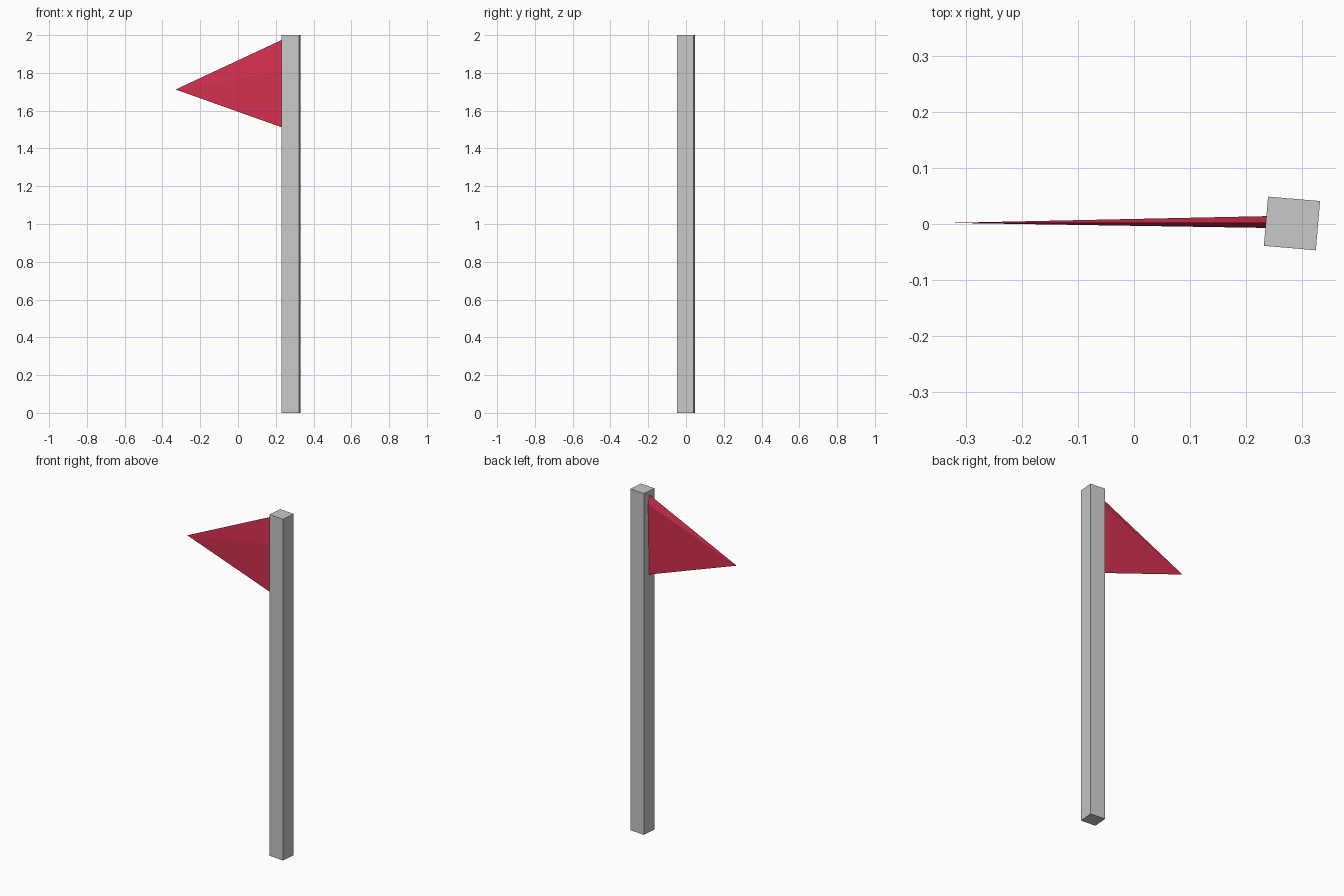
import bpy
import bmesh
from math import radians
from mathutils import Matrix

if "Cube" in bpy.data.objects:
    bpy.data.objects.remove(bpy.data.objects["Cube"], do_unlink=True)


def make_material(name, color):
    mat = bpy.data.materials.new(name)
    mat.use_nodes = True
    mat.diffuse_color = color
    mat.node_tree.nodes["Principled BSDF"].inputs["Base Color"].default_value = color
    return mat


def make_object(name, bm, mat):
    bmesh.ops.recalc_face_normals(bm, faces=bm.faces)
    mesh = bpy.data.meshes.new(name)
    bm.to_mesh(mesh)
    bm.free()
    mesh.materials.append(mat)
    obj = bpy.data.objects.new(name, mesh)
    bpy.context.collection.objects.link(obj)
    return obj


grey = make_material("pole grey", (0.58, 0.58, 0.58, 1))
red = make_material("flag red", (0.68, 0.03, 0.08, 1))

# Square pole, turned slightly about its axis
bm = bmesh.new()
bmesh.ops.create_cube(bm, size=1, matrix=Matrix.Diagonal((0.093, 0.088, 2, 1)))
pole = make_object("pole", bm, grey)
pole.location = (0.2815, 0.001, 1)
pole.rotation_euler.z = radians(-4.9)

# Pennant: a thin diamond section against the pole, tapering to a point
bm = bmesh.new()
section = [(0.002, 1.977), (-0.007, 1.81), (0.005, 1.51), (0.014, 1.925)]
base = [bm.verts.new((0.237, y, z)) for y, z in section]
tip = bm.verts.new((-0.33, 0.002, 1.712))
bm.faces.new(base)
for a, b in zip(base, base[1:] + base[:1]):
    bm.faces.new((a, b, tip))
make_object("pennant", bm, red)
